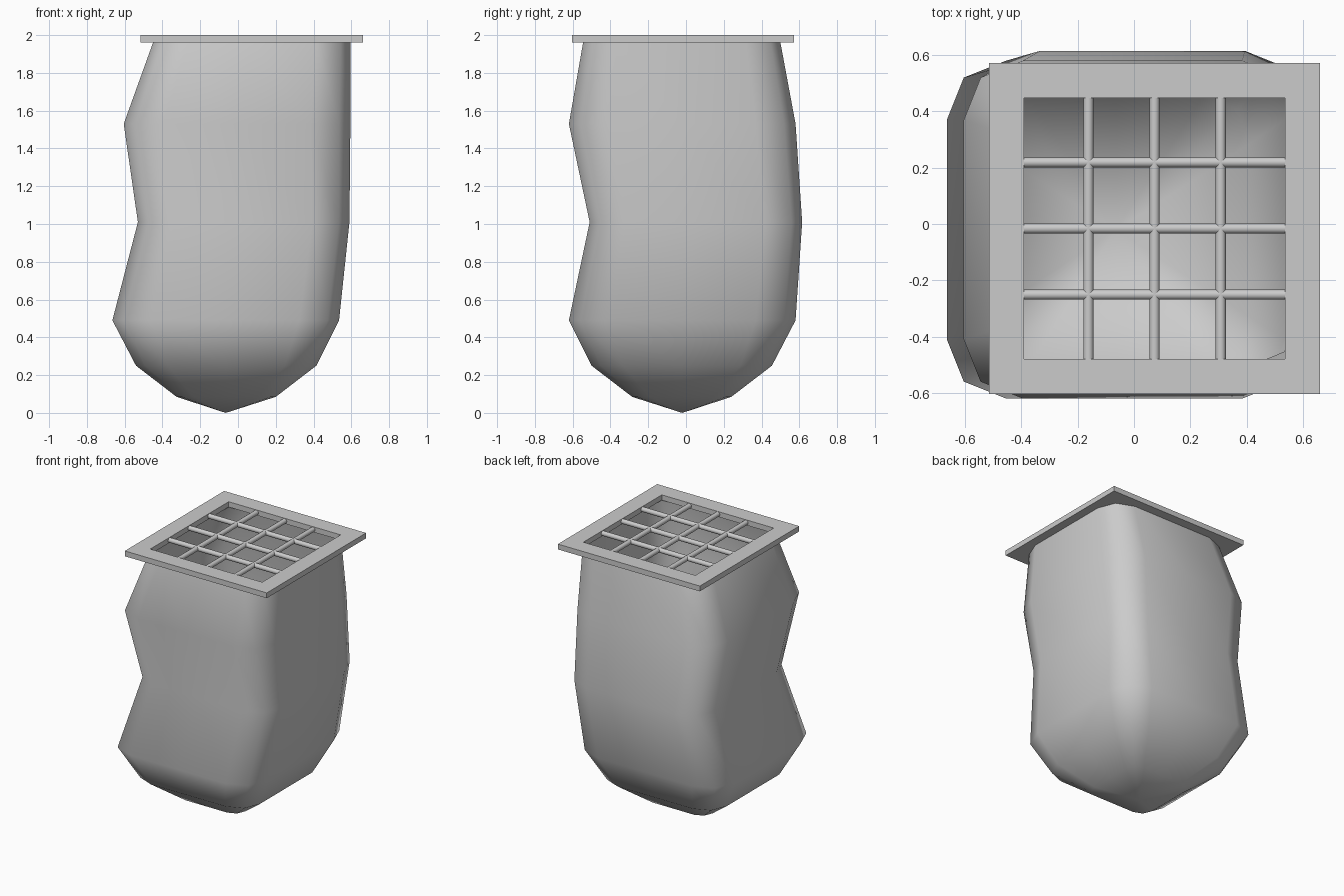
import bpy, bmesh, math

cube = bpy.data.objects.get("Cube")
if cube:
    bpy.data.objects.remove(cube, do_unlink=True)

grey = bpy.data.materials.new("plain_grey")
grey.use_nodes = True
colour = (0.6, 0.6, 0.6, 1)
grey.diffuse_color = colour
grey.node_tree.nodes["Principled BSDF"].inputs["Base Color"].default_value = colour


def finish(name, bm, smooth=None):
    mesh = bpy.data.meshes.new(name)
    bmesh.ops.recalc_face_normals(bm, faces=bm.faces)
    bm.to_mesh(mesh)
    bm.free()
    mesh.materials.append(grey)
    obj = bpy.data.objects.new(name, mesh)
    bpy.context.collection.objects.link(obj)
    if smooth:
        bpy.ops.object.select_all(action="DESELECT")
        obj.select_set(True)
        bpy.context.view_layer.objects.active = obj
        bpy.ops.object.shade_smooth_by_angle(angle=math.radians(smooth))
    return obj


# Open sack: rounded-square rings, each (z, x min, x max, y min, y max)
RINGS = [
    (1.96, -0.45, 0.595, -0.545, 0.50),
    (1.53, -0.605, 0.595, -0.62, 0.58),
    (1.01, -0.53, 0.59, -0.51, 0.615),
    (0.49, -0.665, 0.535, -0.62, 0.58),
    (0.25, -0.54, 0.415, -0.50, 0.455),
    (0.085, -0.325, 0.20, -0.285, 0.24),
]
QUARTER = [(1, 0), (1, 0.65), (0.9, 0.9), (0.65, 1)]
outline = list(QUARTER)
for turn in range(3):
    outline += [(-y, x) for x, y in outline[-4:]]

bm = bmesh.new()
loops = []
for z, x0, x1, y0, y1 in RINGS:
    cx, cy, hx, hy = (x0 + x1) / 2, (y0 + y1) / 2, (x1 - x0) / 2, (y1 - y0) / 2
    loops.append([bm.verts.new((cx + u * hx, cy + v * hy, z)) for u, v in outline])
tip = bm.verts.new((-0.065, -0.02, 0))
n = len(outline)
for upper, lower in zip(loops, loops[1:]):
    for i in range(n):
        j = (i + 1) % n
        bm.faces.new((upper[i], lower[i], lower[j], upper[j]))
for i in range(n):
    bm.faces.new((loops[-1][i], tip, loops[-1][(i + 1) % n]))
finish("sack", bm, 60)

# Square rim plate with a square opening
CX, CY, TOP, THICK = 0.073, -0.016, 2.0, 0.04
OUTER, INNER = 0.588, 0.464
SIGNS = [(-1, -1), (1, -1), (1, 1), (-1, 1)]
bm = bmesh.new()
rim = {}
for key, half, z in (("ot", OUTER, TOP), ("it", INNER, TOP),
                     ("ib", INNER, TOP - THICK), ("ob", OUTER, TOP - THICK)):
    rim[key] = [bm.verts.new((CX + sx * half, CY + sy * half, z)) for sx, sy in SIGNS]
order = ["ot", "it", "ib", "ob", "ot"]
for a, b in zip(order, order[1:]):
    for i in range(4):
        j = (i + 1) % 4
        bm.faces.new((rim[a][i], rim[a][j], rim[b][j], rim[b][i]))
finish("rim_plate", bm)

# Grate: three round bars in each direction
for axis in ("x", "y"):
    for k in (-1, 0, 1):
        bm = bmesh.new()
        bmesh.ops.create_cone(bm, cap_ends=True, segments=16, radius1=0.018,
                              radius2=0.018, depth=2 * INNER)
        obj = finish(f"grate_bar_{axis}_{k + 2}", bm, 40)
        offset = k * 0.235
        if axis == "x":
            obj.rotation_euler = (0, math.pi / 2, 0)
            obj.location = (CX, CY + offset, TOP - THICK / 2)
        else:
            obj.rotation_euler = (math.pi / 2, 0, 0)
            obj.location = (CX + offset, CY, TOP - THICK / 2)
